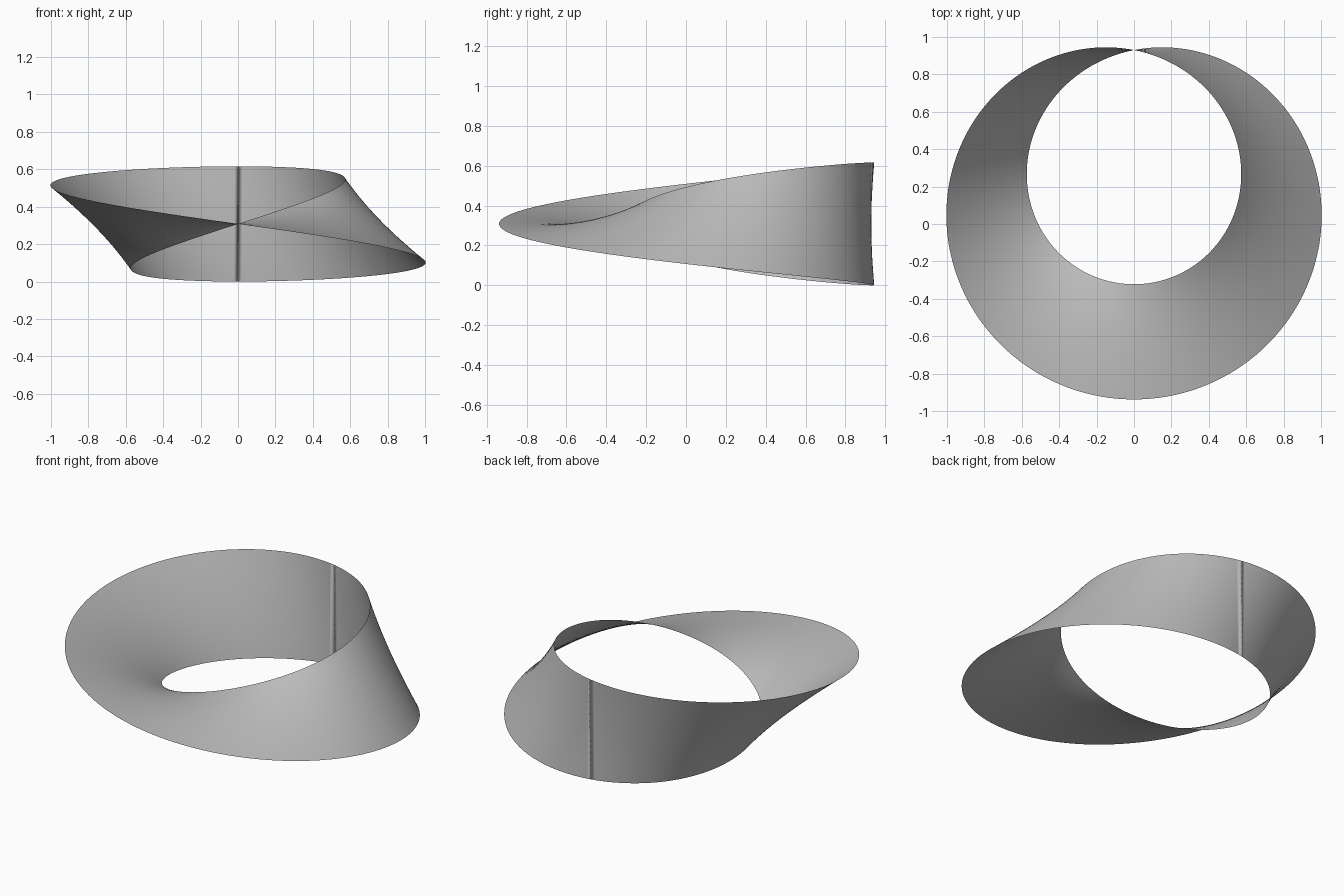
import bpy, bmesh, math

cube = bpy.data.objects.get("Cube")
if cube:
    bpy.data.objects.remove(cube)

RADIUS, HALF_WIDTH = 0.78, 0.308
CENTRE_Y, CENTRE_Z = 0.15, 0.308
SEGMENTS, ROWS = 200, 16

# Plain grey surface
grey = bpy.data.materials.new("grey")
grey.use_nodes = True
colour = (0.5, 0.5, 0.5, 1)
grey.diffuse_color = colour
grey.node_tree.nodes["Principled BSDF"].inputs["Base Color"].default_value = colour

# Half-twist band: upright at the back, lying flat at the front
bm = bmesh.new()
rings = []
for i in range(SEGMENTS):
    turn = math.tau * i / SEGMENTS
    tilt = math.pi / 2 + turn / 2
    ring = []
    for j in range(ROWS + 1):
        offset = HALF_WIDTH * (2 * j / ROWS - 1)
        r = RADIUS + offset * math.cos(tilt)
        ring.append(bm.verts.new((r * math.sin(turn),
                                  CENTRE_Y + r * math.cos(turn),
                                  CENTRE_Z + offset * math.sin(tilt))))
    rings.append(ring)

# The last ring joins the first one upside down
rings.append(rings[0][::-1])
for a, b in zip(rings, rings[1:]):
    for j in range(ROWS):
        face = bm.faces.new((a[j], a[j + 1], b[j + 1], b[j]))
        face.smooth = True

mesh = bpy.data.meshes.new("twisted_band")
bm.to_mesh(mesh)
bm.free()
mesh.materials.append(grey)
band = bpy.data.objects.new("twisted_band", mesh)
bpy.context.collection.objects.link(band)
